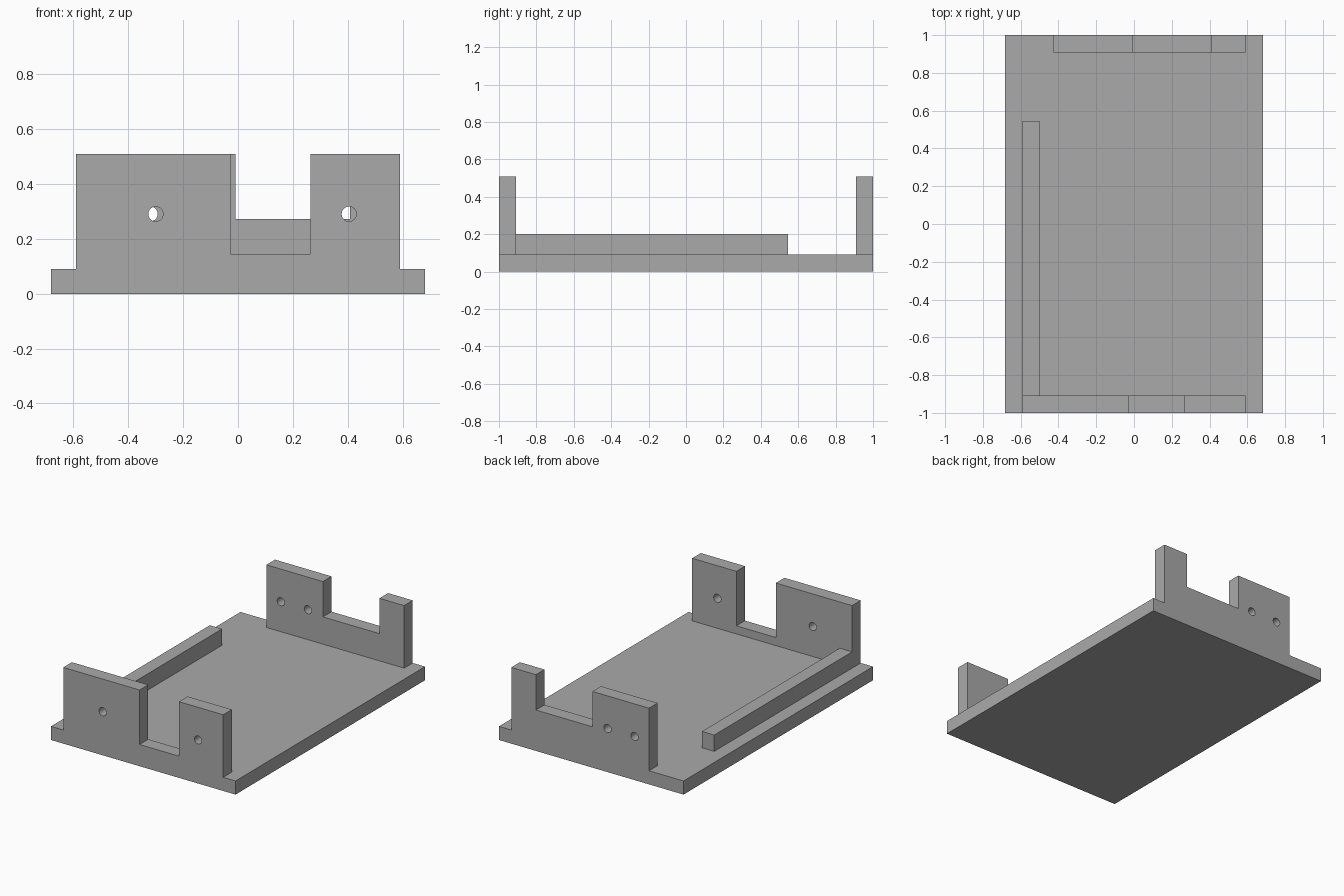
import bpy
import bmesh
import math

cube = bpy.data.objects.get("Cube")
if cube:
    bpy.data.objects.remove(cube, do_unlink=True)

T = 0.091            # thickness of every plate
HALF_W = 0.682       # half width of the base
TOP = 0.509          # top of the end plates
HOLE_Z, HOLE_R = 0.291, 0.027

grey = bpy.data.materials.new("plain grey")
colour = (0.4, 0.4, 0.4, 1)
grey.use_nodes = True
grey.diffuse_color = colour
grey.node_tree.nodes["Principled BSDF"].inputs["Base Color"].default_value = colour


def extrude_profile(name, points, y0, y1):
    """Extrude an outline in x and z along y."""
    bm = bmesh.new()
    face = bm.faces.new([bm.verts.new((x, y0, z)) for x, z in points])
    grown = bmesh.ops.extrude_face_region(bm, geom=[face])["geom"]
    verts = [v for v in grown if isinstance(v, bmesh.types.BMVert)]
    bmesh.ops.translate(bm, verts=verts, vec=(0, y1 - y0, 0))
    bmesh.ops.recalc_face_normals(bm, faces=bm.faces)
    mesh = bpy.data.meshes.new(name)
    bm.to_mesh(mesh)
    bm.free()
    mesh.materials.append(grey)
    obj = bpy.data.objects.new(name, mesh)
    bpy.context.collection.objects.link(obj)
    return obj


def bar(name, x0, x1, z0, z1, y0, y1):
    return extrude_profile(name, [(x0, z0), (x1, z0), (x1, z1), (x0, z1)], y0, y1)


def drill(obj, x, y):
    """Cut one round screw hole through a plate."""
    bpy.ops.mesh.primitive_cylinder_add(vertices=32, radius=HOLE_R, depth=4 * T,
                                        location=(x, y, HOLE_Z),
                                        rotation=(math.pi / 2, 0, 0))
    cutter = bpy.context.object
    cutter.hide_render = True
    cutter.data.materials.append(grey)
    mod = obj.modifiers.new("hole", "BOOLEAN")
    mod.operation, mod.solver, mod.object = "DIFFERENCE", "EXACT", cutter
    bpy.context.view_layer.objects.active = obj
    bpy.ops.object.modifier_apply(modifier=mod.name)
    bpy.data.objects.remove(cutter, do_unlink=True)


def end_plate(name, x0, x1, notch0, notch1, floor, y0, holes):
    """Upright plate with a notch in its top edge and drilled holes."""
    outline = [(x0, T), (x1, T), (x1, TOP), (notch1, TOP), (notch1, floor),
               (notch0, floor), (notch0, TOP), (x0, TOP)]
    obj = extrude_profile(name, outline, y0, y0 + T)
    for x in holes:
        drill(obj, x, y0 + T / 2)
    bpy.ops.object.select_all(action="DESELECT")
    obj.select_set(True)
    bpy.context.view_layer.objects.active = obj
    bpy.ops.object.shade_smooth_by_angle(angle=math.radians(30))


# Base and guide rail
bar("base_plate", -HALF_W, HALF_W, 0, T, -1, 1)
bar("side_rail", -0.591, -0.5, T, 0.2, -1 + T, 0.546)

# Notched end plates
end_plate("front_plate", -0.591, 0.591, -0.027, 0.264, 0.145, -1, (-0.3, 0.405))
end_plate("back_plate", -0.427, 0.591, -0.009, 0.409, 0.273, 1 - T, (-0.32, -0.12))
